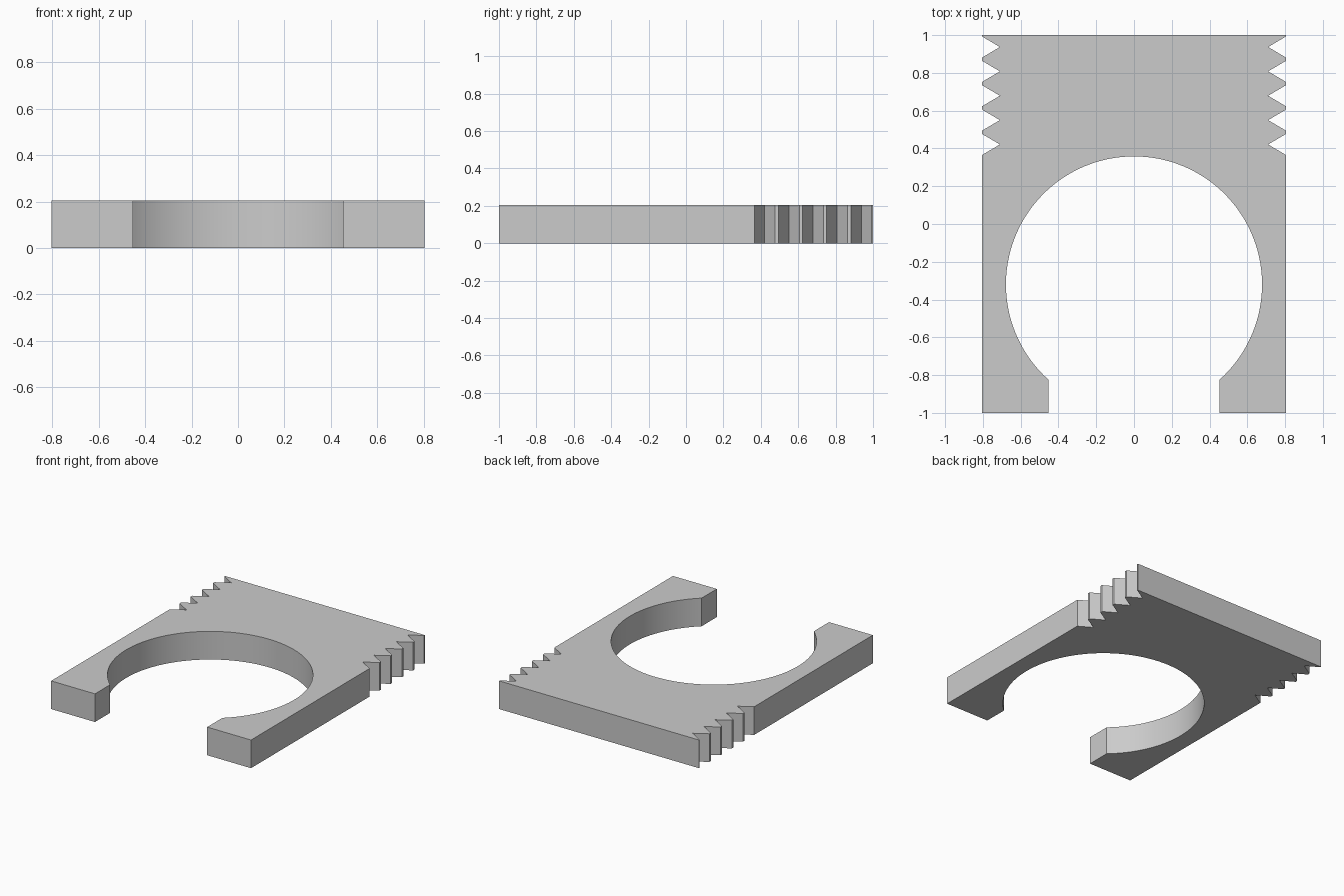
import bpy, bmesh, math

if "Cube" in bpy.data.objects:
    bpy.data.objects.remove(bpy.data.objects["Cube"])

W, H = 0.805, 0.205            # half width, thickness
R, CY, GAP = 0.678, -0.32, 0.452  # bore radius, bore centre y, half mouth width
TIP_X, PITCH, HALF = 0.71, 0.129, 0.056  # side notches

# Right half of the outline, from mouth corner up to the back corner
right = [(GAP, -1), (W, -1)]
for i in range(5):
    y = 0.421 + i * PITCH
    right += [(W, y - HALF), (TIP_X, y), (W, y + HALF)]
right.append((W, 1))
outline = right + [(-x, y) for x, y in reversed(right)]

# Bore arc, from left mouth edge over the top to the right mouth edge
a = math.asin(GAP / R)
start, end, n = 1.5 * math.pi - a, -0.5 * math.pi + a, 96
for i in range(n + 1):
    t = start + (end - start) * i / n
    outline.append((R * math.cos(t), CY + R * math.sin(t)))

# Extrude the outline into the plate
bm = bmesh.new()
base = bm.faces.new([bm.verts.new((x, y, 0)) for x, y in outline])
top = bmesh.ops.extrude_face_region(bm, geom=[base], use_keep_orig=True)
bmesh.ops.translate(bm, vec=(0, 0, H),
                    verts=[v for v in top["geom"] if isinstance(v, bmesh.types.BMVert)])
bmesh.ops.recalc_face_normals(bm, faces=bm.faces)
mesh = bpy.data.meshes.new("clip_plate")
bm.to_mesh(mesh)
bm.free()
plate = bpy.data.objects.new("clip_plate", mesh)
bpy.context.collection.objects.link(plate)

# Smooth bore wall, sharp edges elsewhere
bpy.context.view_layer.objects.active = plate
plate.select_set(True)
bpy.ops.object.shade_smooth_by_angle(angle=math.radians(30))
